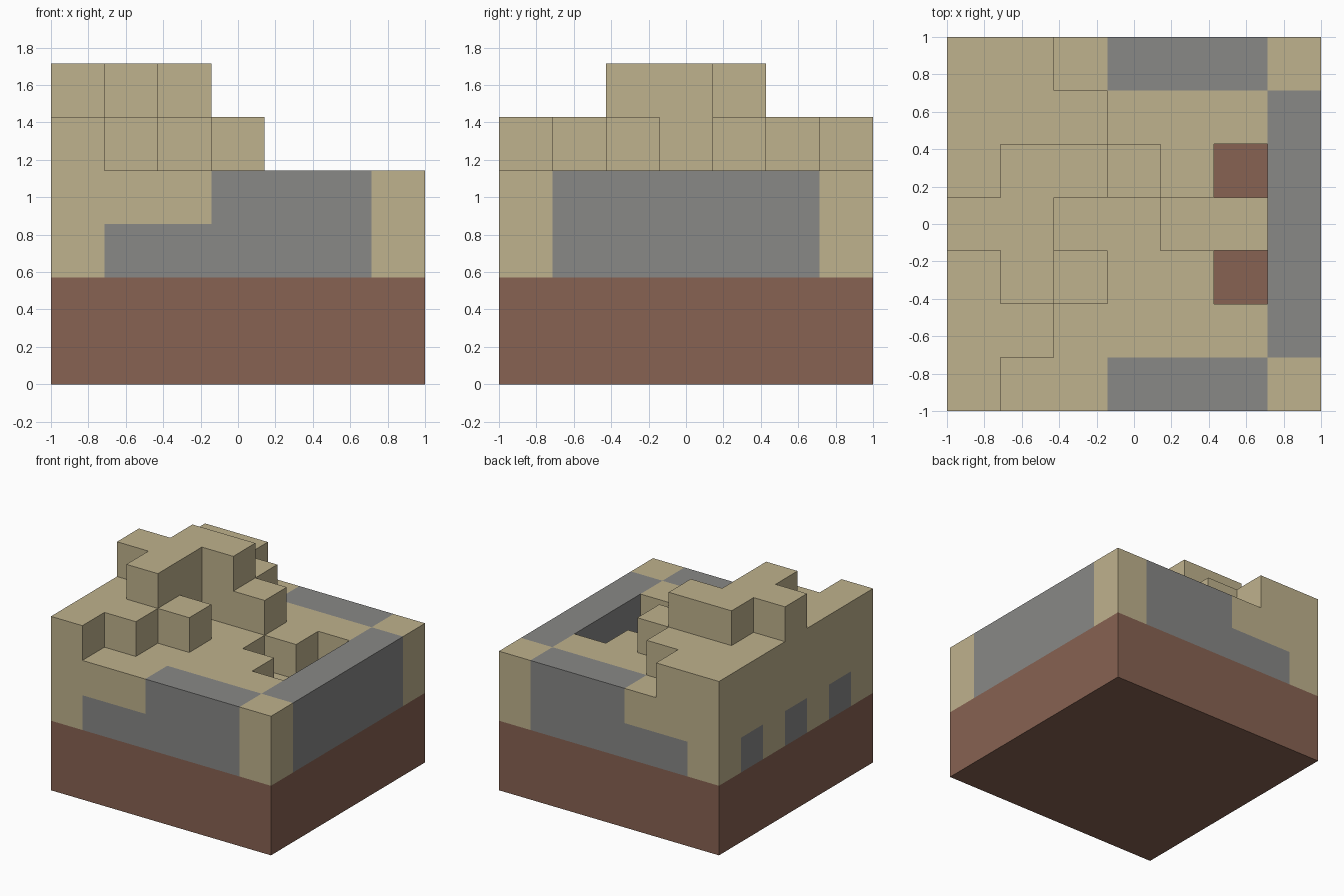
import bpy, bmesh
from mathutils import Vector

cube = bpy.data.objects.get("Cube")
if cube:
    bpy.data.objects.remove(cube, do_unlink=True)

N = 7
U = 2 / N
SOIL_TOP = 2

# Column heights in blocks: rows run front to back, digits run right (-x) to left (+x)
HEIGHTS = ["5444444",
           "5544444",
           "5654424",
           "6644334",
           "5665424",
           "5554444",
           "5544444"]


def material(name, rgb):
    mat = bpy.data.materials.new(name)
    mat.use_nodes = True
    mat.diffuse_color = (*rgb, 1)
    bsdf = mat.node_tree.nodes["Principled BSDF"]
    bsdf.inputs["Base Color"].default_value = (*rgb, 1)
    bsdf.inputs["Roughness"].default_value = 0.9
    return mat


def is_stone(i, j, k):
    """Stone blocks sit in the outer walls, between sandy corners."""
    if k not in (2, 3):
        return False
    if i == N - 1:                       # long side wall
        return 0 < j < N - 1
    if j in (0, N - 1):                  # front and back walls, stepped
        return i >= (1 if k == 2 else 3)
    return i == 0 and k == 2 and j % 2 == 1   # three small blocks


def block_part(name, cells, solid, mat):
    """Mesh of all block faces that are open to the air."""
    bm = bmesh.new()
    for cell in sorted(cells):
        for axis in range(3):
            for side in (0, 1):
                near = list(cell)
                near[axis] += 2 * side - 1
                if tuple(near) in solid:
                    continue
                a, b = (axis + 1) % 3, (axis + 2) % 3
                loop = []
                for da, db in ((0, 0), (1, 0), (1, 1), (0, 1)):
                    p = Vector(cell)
                    p[axis] += side
                    p[a] += da
                    p[b] += db
                    loop.append(bm.verts.new((p.x * U - 1, p.y * U - 1, p.z * U)))
                bm.faces.new(loop if side else loop[::-1])
    bmesh.ops.remove_doubles(bm, verts=bm.verts, dist=0.001)
    mesh = bpy.data.meshes.new(name)
    bm.to_mesh(mesh)
    bm.free()
    mesh.materials.append(mat)
    obj = bpy.data.objects.new(name, mesh)
    bpy.context.collection.objects.link(obj)
    return obj


# Sort every block into soil, stone or sand
solid = {(i, j, k) for j, row in enumerate(HEIGHTS)
         for i, h in enumerate(row) for k in range(int(h))}
soil = {c for c in solid if c[2] < SOIL_TOP}
stone = {c for c in solid if is_stone(*c)}
sand = solid - soil - stone

# Soil base, stone walls, and the sandy mound with its pit
block_part("soil_base", soil, solid, material("brown_soil", (0.242, 0.122, 0.084)))
block_part("stone_walls", stone, solid, material("grey_stone", (0.246, 0.246, 0.240)))
block_part("sand_mound", sand, solid, material("beige_sand", (0.521, 0.445, 0.266)))
